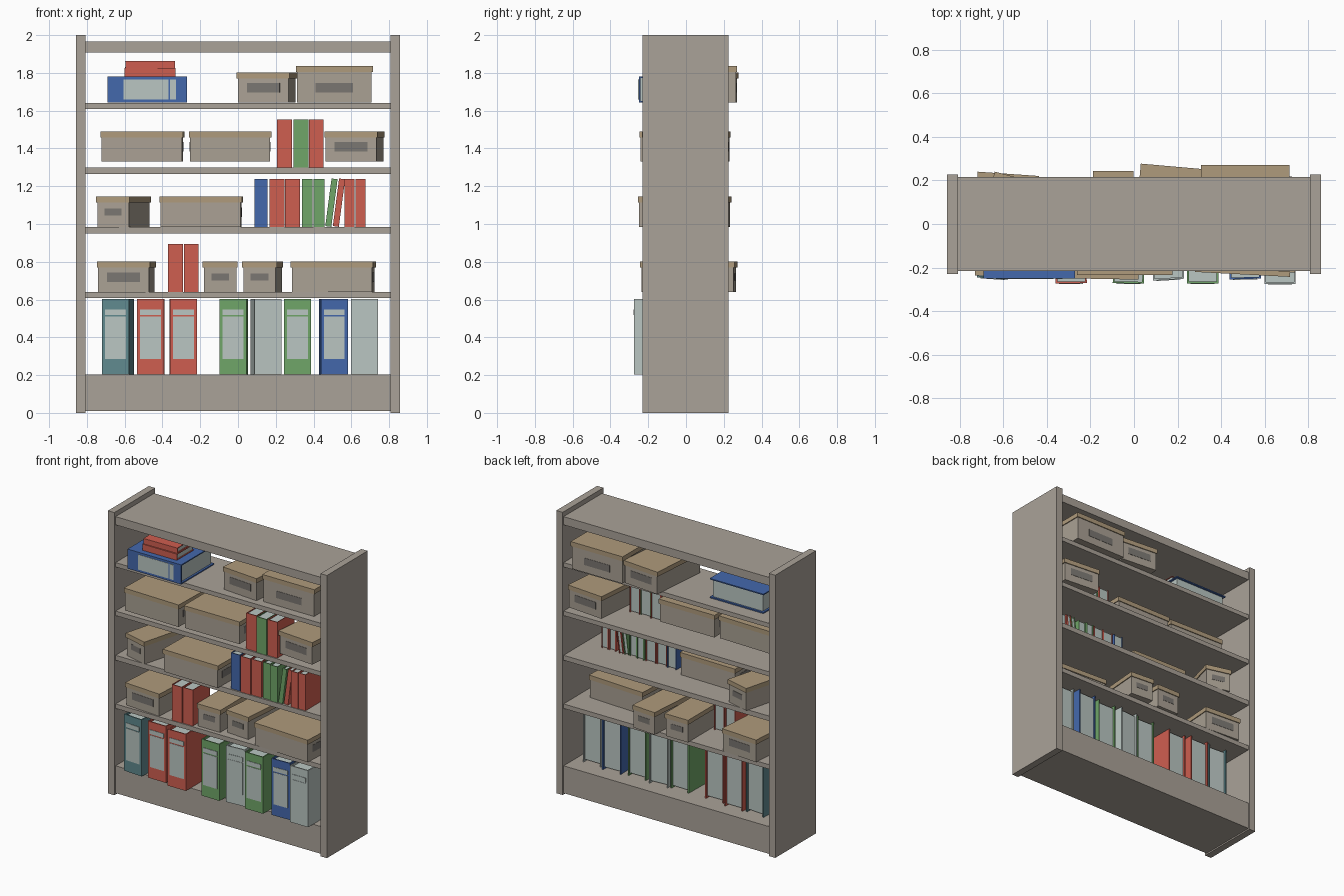
import bpy, bmesh, math
from mathutils import Matrix, Vector

if "Cube" in bpy.data.objects:
    bpy.data.objects.remove(bpy.data.objects["Cube"])

# one material per flat colour (sRGB 0-255 converted to linear)
NAMES = ["shelf_grey", "box_card", "lid_tan", "tag_grey", "red", "green", "blue", "teal", "paper_pale"]
SRGB = [(170, 162, 152), (170, 161, 148), (175, 155, 124), (122, 118, 113), (207, 94, 80),
        (112, 166, 104), (68, 104, 172), (96, 138, 143), (186, 198, 194)]
MATS = []
for n, c in zip(NAMES, SRGB):
    m = bpy.data.materials.new(n)
    m.diffuse_color = [((v / 255 + 0.055) / 1.055) ** 2.4 for v in c] + [1]
    m.use_nodes = True
    m.node_tree.nodes["Principled BSDF"].inputs["Base Color"].default_value = m.diffuse_color
    MATS.append(m)


def build(name, blocks, matrix=None):
    """Object from blocks (x0, x1, y0, y1, z0, z1, colour)."""
    bm = bmesh.new()
    used = []
    for x0, x1, y0, y1, z0, z1, col in blocks:
        if col not in used:
            used.append(col)
        mat = (Matrix.Translation(((x0 + x1) / 2, (y0 + y1) / 2, (z0 + z1) / 2))
               @ Matrix.Diagonal((x1 - x0, y1 - y0, z1 - z0, 1)))
        new = bmesh.ops.create_cube(bm, size=1, matrix=mat)["verts"]
        for f in {f for v in new for f in v.link_faces}:
            f.material_index = used.index(col)
    me = bpy.data.meshes.new(name)
    bm.to_mesh(me)
    bm.free()
    for col in used:
        me.materials.append(MATS[NAMES.index(col)])
    ob = bpy.data.objects.new(name, me)
    bpy.context.collection.objects.link(ob)
    if matrix:
        ob.matrix_world = matrix
    return ob


def place(x, y, z, turn=0, lean=0):
    return (Matrix.Translation((x, y, z)) @ Matrix.Rotation(math.radians(turn), 4, 'Z')
            @ Matrix.Rotation(math.radians(lean), 4, 'Y'))


def bound(name, w, d, h, col, matrix, t, inset, label=False):
    """Binder or book: spine faces -y at y=0, two covers, page block, optional spine label."""
    a = w / 2
    parts = [(-a, a, 0, t, 0, h, col),
             (-a, -a + t, t, d, 0, h, col), (a - t, a, t, d, 0, h, col),
             (-a + t, a - t, t, d - inset, inset, h - inset, "paper_pale")]
    if label:
        b = a * 0.77
        parts += [(-b, b, -0.002, 0.001, h * 0.2, h * 0.765, "paper_pale"),
                  (-b, b, -0.003, 0.001, h * 0.785, h * 0.86, "paper_pale")]
    build(name, parts, matrix)


def carton(name, w, d, h, matrix, tag=(0, 0), tag_ends="y"):
    """Storage box with lid and a grey tag on both ends."""
    a, o, lid = w / 2, 0.006, 0.032
    parts = [(-a, a, 0, d, 0, h - lid, "box_card"),
             (-a - o, a + o, -o, d + o, h - lid, h, "lid_tan")]
    tw, th = tag[0] / 2, tag[1]
    z0 = 0.078 - th / 2
    if tag_ends == "y":
        parts += [(-tw, tw, -0.002, 0.002, z0, z0 + th, "tag_grey"),
                  (-tw, tw, d - 0.002, d + 0.002, z0, z0 + th, "tag_grey")]
    else:
        for s in (-a, a):
            parts.append((s - 0.002, s + 0.002, d / 2 - tw, d / 2 + tw, z0, z0 + th, "tag_grey"))
    build(name, parts, matrix)


# bookcase: two sides, four shelves, top board, plinth; open back
for side, x in (("left", -0.857), ("right", 0.807)):
    build(side + "_side_panel", [(x, x + 0.05, -0.23, 0.226, 0, 2, "shelf_grey")])
for name, z0, z1 in [("plinth", 0.01, 0.203), ("shelf_1", 0.609, 0.641), ("shelf_2", 0.95, 0.985),
                     ("shelf_3", 1.266, 1.298), ("shelf_4", 1.61, 1.641), ("top_board", 1.908, 1.966)]:
    build(name, [(-0.807, 0.807, -0.216, 0.216, z0, z1, "shelf_grey")])

# large binders on the bottom shelf: x, front y, turn, colour
for i, (x, y, turn, col) in enumerate([
        (-0.648, -0.25, -4, "teal"), (-0.463, -0.245, -0.5, "red"), (-0.288, -0.272, 0.5, "red"),
        (-0.026, -0.272, -1, "green"), (0.159, -0.255, 3.5, "paper_pale"), (0.315, -0.272, 0, "green"),
        (0.51, -0.252, 1.5, "blue"), (0.669, -0.274, 0, "paper_pale")]):
    bound(f"binder_{i + 1}", 0.143, 0.37, 0.4, col, place(x, y, 0.204, turn), 0.008, 0.014, True)

# binder and two books lying on the top shelf
bound("lying_binder", 0.138, 0.37, 0.42, "blue", place(-0.69, -0.25, 1.712, 0, 90), 0.008, 0.014, True)
bound("lying_book_lower", 0.044, 0.19, 0.27, "red", place(-0.602, -0.21, 1.803, 0, 90), 0.005, 0.006)
bound("lying_book_upper", 0.038, 0.19, 0.262, "red", place(-0.596, -0.205, 1.845, 1, 90), 0.005, 0.006)

# standing books: left x, right x, shelf height, colour, lean
BOOKS = [(-0.37, -0.291, 0.641, "red", 0), (-0.286, -0.208, 0.641, "red", 0),
         (0.087, 0.157, 0.985, "blue", 0), (0.167, 0.245, 0.985, "red", 0), (0.25, 0.328, 0.985, "red", 0),
         (0.34, 0.395, 0.985, "green", 0), (0.4, 0.457, 0.985, "green", 0),
         (0.462, 0.494, 0.985, "green", 7.5), (0.502, 0.534, 0.985, "red", 7.5),
         (0.565, 0.617, 0.985, "red", 0), (0.621, 0.674, 0.985, "red", 0),
         (0.207, 0.287, 1.298, "red", 0), (0.294, 0.372, 1.298, "green", 0), (0.377, 0.453, 1.298, "red", 0)]
for i, (x0, x1, z, col, lean) in enumerate(BOOKS):
    bound(f"book_{i + 1}", x1 - x0, 0.19, 0.254, col,
          place((x0 + x1) / 2, -0.212 + 0.004 * (i % 3), z + (0.002 if lean else 0), 0, lean), 0.005, 0.006)

# storage boxes set end-on: x and y of front centre, base z, turn, width, height, tag
WIDE, SMALL = (0.175, 0.05), (0.093, 0.038)
for i, (x, y, z, turn, w, h, tag) in enumerate([
        (0.134, -0.165, 1.643, -5, 0.27, 0.16, WIDE), (0.51, -0.16, 1.643, 0, 0.395, 0.193, (0.2, 0.05)),
        (0.598, -0.205, 1.33, -5, 0.27, 0.16, WIDE), (-0.661, -0.2, 0.985, -15, 0.172, 0.16, SMALL),
        (-0.606, -0.2, 0.641, -4, 0.27, 0.16, WIDE), (-0.095, -0.187, 0.641, 0, 0.172, 0.16, SMALL),
        (0.114, -0.165, 0.641, -4.5, 0.172, 0.16, SMALL)]):
    carton(f"end_on_box_{i + 1}", w, 0.425, h, place(x, y, z, turn), tag)

# storage boxes set sideways
for i, (x, y, z, turn) in enumerate([(-0.51, -0.235, 1.33, -1.5), (-0.042, -0.228, 1.33, 0),
                                     (-0.198, -0.245, 0.985, -1), (0.497, -0.225, 0.641, -3)]):
    carton(f"sideways_box_{i + 1}", 0.425, 0.275, 0.16, place(x, y, z, turn), WIDE, "x")
